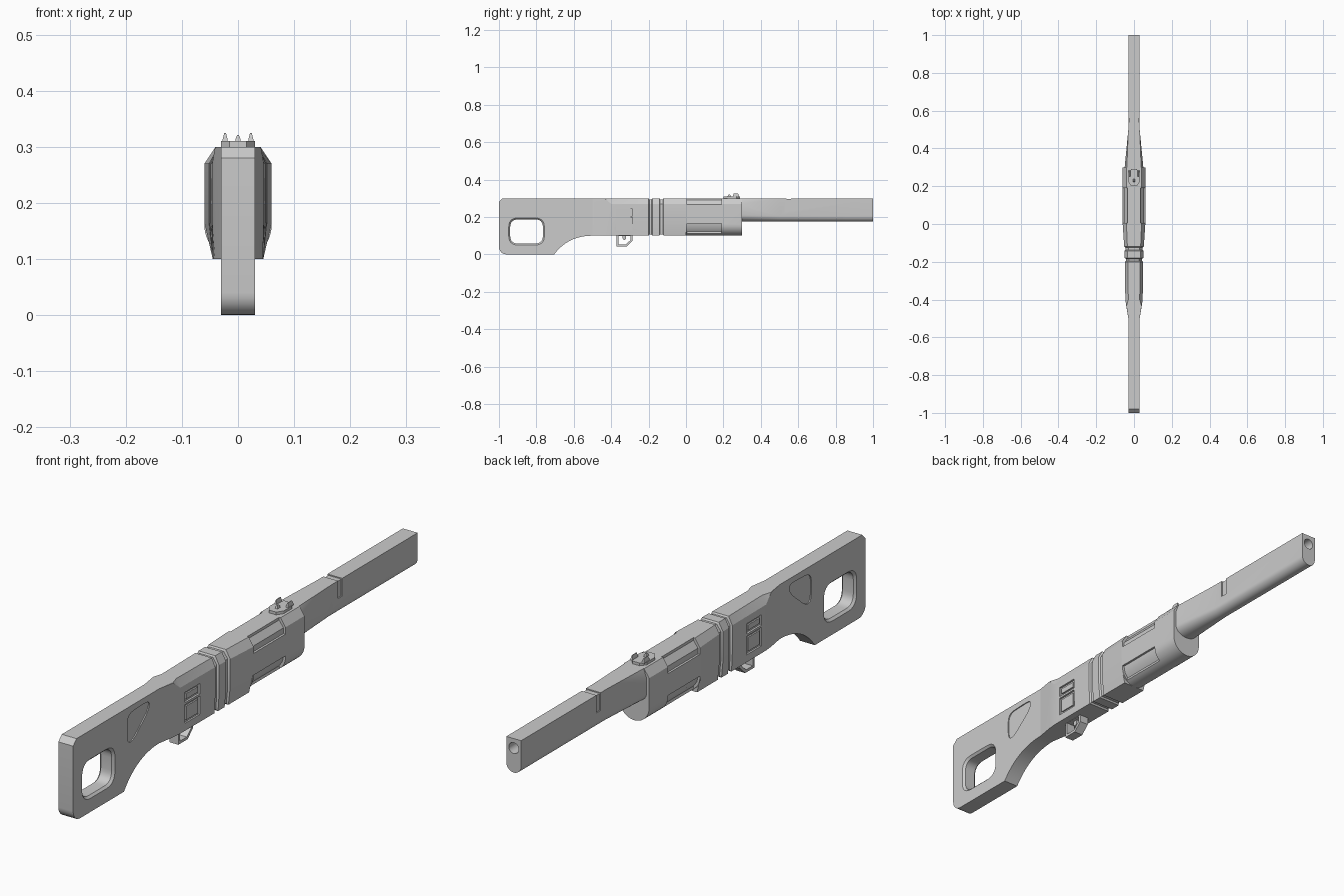
import bpy, bmesh
from math import sin, cos, pi
from mathutils import Vector

if "Cube" in bpy.data.objects:
    bpy.data.objects.remove(bpy.data.objects["Cube"])


def loft(name, rings):
    """Skin a list of equal-length 3D rings and cap both ends."""
    bm = bmesh.new()
    vs = [[bm.verts.new(p) for p in r] for r in rings]
    n = len(rings[0])
    for a, b in zip(vs, vs[1:]):
        for i in range(n):
            j = (i + 1) % n
            bm.faces.new((a[i], a[j], b[j], b[i]))
    bm.faces.new(vs[0])
    bm.faces.new(vs[-1])
    bmesh.ops.remove_doubles(bm, verts=bm.verts, dist=1e-5)
    bmesh.ops.recalc_face_normals(bm, faces=bm.faces)
    me = bpy.data.meshes.new(name)
    bm.to_mesh(me)
    bm.free()
    ob = bpy.data.objects.new(name, me)
    bpy.context.collection.objects.link(ob)
    return ob


def prism(name, pts, axis, a, b):
    place = {'x': lambda p, t: (t, p[0], p[1]),
             'y': lambda p, t: (p[0], t, p[1]),
             'z': lambda p, t: (p[0], p[1], t)}[axis]
    return loft(name, [[place(p, t) for p in pts] for t in (a, b)])


def rect(a, b, c, d):
    return [(a, c), (b, c), (b, d), (a, d)]


def rounded(pts, r, n=6):
    """Round each corner of a polygon with a small quadratic curve."""
    out = []
    for i, p in enumerate(pts):
        p, q, s = Vector(p), Vector(pts[i - 1]), Vector(pts[(i + 1) % len(pts)])
        a = p + (q - p).normalized() * min(r, (q - p).length * .48)
        b = p + (s - p).normalized() * min(r, (s - p).length * .48)
        out += [tuple(a.lerp(p, t).lerp(p.lerp(b, t), t)) for t in (k / n for k in range(n + 1))]
    return out


def cut(ob, *cutters):
    for c in cutters:
        m = ob.modifiers.new("cut", 'BOOLEAN')
        m.object, m.operation, m.solver = c, 'DIFFERENCE', 'EXACT'
        c.hide_render = True
        bpy.context.view_layer.objects.active = ob
        bpy.ops.object.modifier_apply(modifier=m.name)
        bpy.data.objects.remove(c)


def sides(pts):
    """A profile and its mirror image across x = 0."""
    return pts, [(-x, z) for x, z in pts]


def round_section(y, wt, w, zs, zl, zb, n=18):
    arc = [(w * cos(pi * k / n), y, zl - (zl - zb) * sin(pi * k / n)) for k in range(n + 1)]
    return [(-wt, y, .3), (wt, y, .3), (w, y, zs)] + arc + [(-w, y, zs)]


def flat_section(y, wt, w, zs, wb, inset=0):
    wt, w, wb = wt - inset, w - inset, wb - inset
    half = [(wt, .3 - inset), (w, zs), (w, .165), (wb, .1 + inset)]
    return [(x, y, z) for x, z in half] + [(-x, y, z) for x, z in reversed(half)]


# Stock: side profile with a curved underside
curve = [Vector((-.5, .1)).lerp(Vector((-.63, .1)), t).lerp(
    Vector((-.63, .1)).lerp(Vector((-.705, 0)), t), t) for t in (k / 14 for k in range(15))]
butt = [(-.96 - .04 * sin(t), .04 - .04 * cos(t)) for t in (pi / 2 * k / 6 for k in range(7))]
stock = prism("stock", [(-1, .28), (-.98, .3), (-.49, .3), (-.49, .1)]
              + [tuple(p) for p in curve] + butt, 'x', -.03, .03)

# Grip opening with flared rims
rings = []
for x, g in ((-.034, .012), (-.022, 0), (.022, 0), (.034, .012)):
    pts = rounded(rect(-.94 - g, -.765 + g, .058 - g, .187 + g), .042 + g)
    rings.append([(x, p, q) for p, q in pts])
cut(stock, loft("grip_cutter", rings))

# Shallow cheek recess on both sides of the stock
cheek = rounded([(-.685, .275), (-.555, .28), (-.56, .245), (-.655, .165), (-.685, .17)], .035)
cut(stock, prism("cheek_cutter", cheek, 'x', .026, .05),
    prism("cheek_cutter", cheek, 'x', -.05, -.026))

# Receiver with two grooves around it
d = .006
receiver = loft("receiver", [flat_section(*s) for s in (
    (-.5, .03, .03, .3, .03),
    (-.435, .04, .041, .299, .041),
    (-.4, .03, .046, .27, .044),
    (-.2, .033, .048, .27, .045),
    (-.196, .033, .048, .27, .045, d),
    (-.184, .033, .048, .27, .045, d),
    (-.18, .034, .049, .27, .045),
    (-.142, .034, .051, .27, .045),
    (-.138, .034, .051, .27, .045, d),
    (-.124, .034, .051, .27, .045, d),
    (-.12, .035, .052, .27, .045),
    (0, .04, .06, .27, .045))])

# Side ports: framed recess, divider left standing, raised pads inside
for s in (-1, 1):
    for tag, z0, z1 in (("upper", .205, .243), ("lower", .128, .197)):
        port = rect(-.373, -.287, z0, z1)
        cut(receiver, prism("port_cutter", port, 'x', s * .039, s * .07))
        pad = rect(-.363, -.297, z0 + .009, z1 - .009)
        prism(f"{tag}_port_pad", pad, 'x', s * .035, s * .0445)

# Round-bottomed forward housing with recessed corner panels
housing = loft("forward_housing", [round_section(y, .04, .06, .27, .16, .1) for y in (0, .3)])
upper = [(.08, .245), (.052, .245), (.052, .266), (.034, .29), (.034, .32), (.08, .32)]
lower = [(.08, .165), (.052, .165), (.048, .142), (.034, .122), (.041, .09), (.08, .09)]
for shape in (upper, lower):
    for pts in sides(shape):
        cut(housing, prism("panel_cutter", pts, 'y', .005, .19))

# Barrel shroud tapering into the long barrel
barrel = loft("barrel", [round_section(*s) for s in (
    (.295, .038, .05, .268, .21, .175),
    (.5, .03, .03, .3, .205, .175),
    (1, .03, .03, .3, .205, .175))])
bore = [(.02 * cos(k * pi / 12), .265 + .02 * sin(k * pi / 12)) for k in range(24)]
cut(barrel, prism("bore_cutter", bore, 'y', .85, 1.05))
band = [(-.05, .235), (-.026, .235), (-.026, .296), (.026, .296),
        (.026, .235), (.05, .235), (.05, .33), (-.05, .33)]
cut(barrel, prism("band_cutter", band, 'y', .538, .562))

# Trigger and its guard
guard = prism("trigger_guard", [(-.372, .105), (-.372, .042), (-.318, .042), (-.286, .072), (-.286, .105)],
              'x', -.018, .018)
cut(guard, prism("guard_cutter", [(-.362, .099), (-.362, .052), (-.323, .052), (-.296, .077), (-.296, .099)],
                 'x', -.05, .05))
prism("trigger", [(-.34, .105), (-.338, .083), (-.33, .076), (-.322, .083), (-.322, .105)], 'x', -.006, .006)

# Sight: octagonal base, rear post and two prongs
base = [(-.015, .2), (.015, .2), (.03, .222), (.03, .27), (.015, .29), (-.015, .29), (-.03, .27), (-.03, .222)]
prism("sight_base", base, 'z', .296, .31)
for x, y0, y1, top, name in ((0, .222, .24, .321, "sight_post"),
                             (-.023, .25, .284, .325, "sight_prong"),
                             (.023, .25, .284, .325, "sight_prong")):
    loft(name, [[(p, q, z) for p, q in rect(x - w, x + w, y0 + e, y1 - e)]
                for w, e, z in ((.005, 0, .308), (.004, .002, .315), (.0015, .005, top))])

# Keep creases sharp and curves smooth
for ob in bpy.context.scene.objects:
    ob.select_set(True)
bpy.context.view_layer.objects.active = stock
bpy.ops.object.shade_smooth_by_angle(angle=.45)
